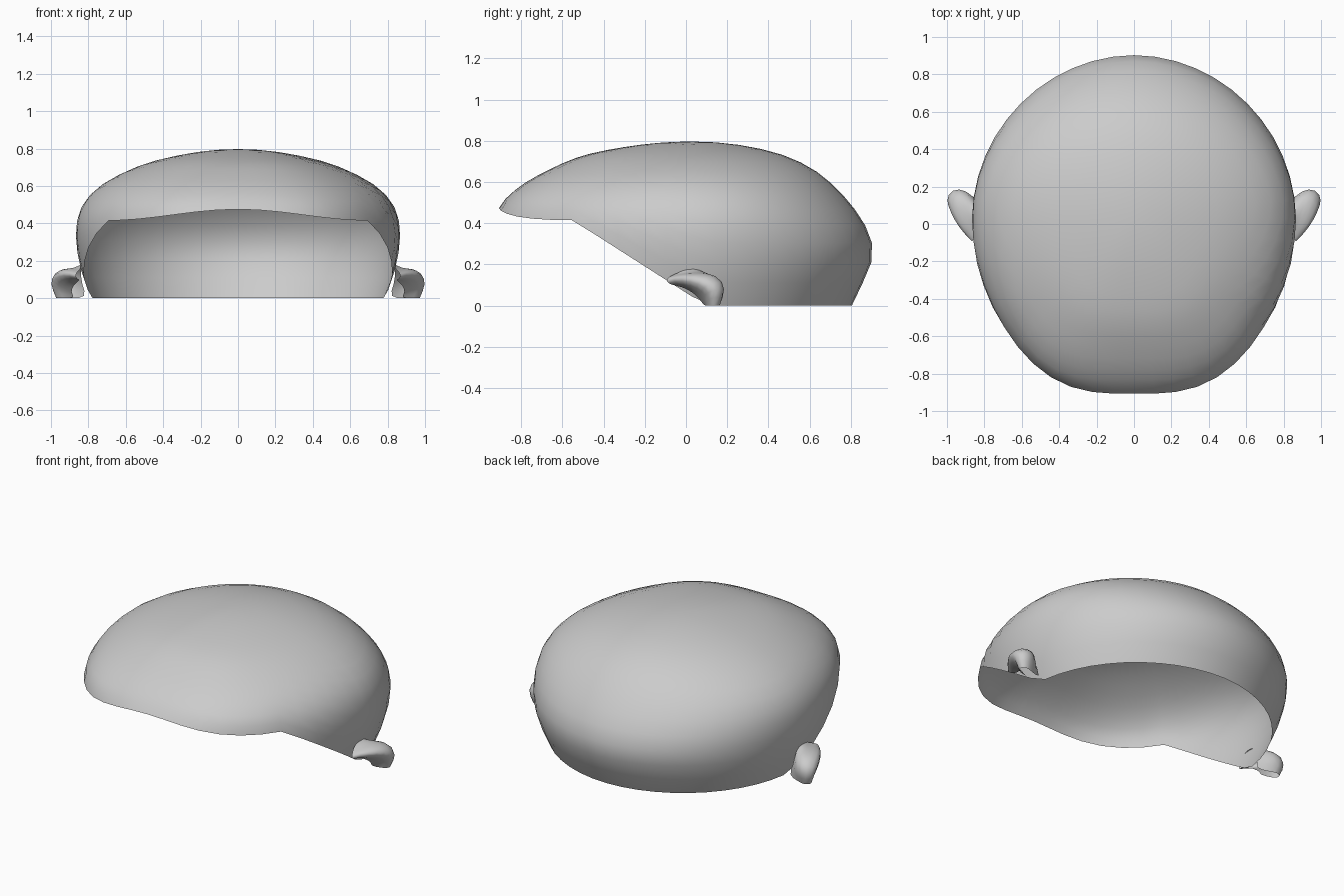
import bpy, bmesh, math

if "Cube" in bpy.data.objects:
    bpy.data.objects.remove(bpy.data.objects["Cube"])

TOP, YC = 0.797, 0.03
# head profile: height, half width, back reach, front reach
PROFILE = [
    (0.797, 0.0, 0.03, 0.03), (0.77, 0.285, 0.32, -0.30),
    (0.73, 0.46, 0.475, -0.495), (0.66, 0.635, 0.62, -0.665),
    (0.58, 0.762, 0.72, -0.805), (0.48, 0.84, 0.81, -0.905),
    (0.38, 0.865, 0.875, -0.915), (0.28, 0.863, 0.907, -0.90),
    (0.20, 0.85, 0.897, -0.88), (0.10, 0.825, 0.853, -0.86),
    (0.0, 0.785, 0.805, -0.84),
]
KEYS = [math.sqrt(TOP - p[0]) for p in PROFILE]


def sample(col, q):
    """Smooth interpolation of one profile column."""
    v = [p[col] for p in PROFILE]
    last = len(v) - 1
    i = 0
    while i < last - 1 and q > KEYS[i + 1]:
        i += 1

    def slope(k):
        a, b = max(k - 1, 0), min(k + 1, last)
        return (v[b] - v[a]) / (KEYS[b] - KEYS[a])
    h = KEYS[i + 1] - KEYS[i]
    t = (q - KEYS[i]) / h
    return ((2*t**3 - 3*t*t + 1) * v[i] + (t**3 - 2*t*t + t) * h * slope(i)
            + (3*t*t - 2*t**3) * v[i + 1] + (t**3 - t*t) * h * slope(i + 1))


def head_point(a, z):
    q = math.sqrt(max(TOP - z, 0))
    c, s = math.cos(a), math.sin(a)
    n = 1.96 if s >= 0 else 2.02 + 0.5 * s**4   # blunt forehead
    r = (abs(c)**n + abs(s)**n) ** (-1 / n)
    reach = sample(2, q) - YC if s >= 0 else YC - sample(3, q)
    return (r * c * sample(1, q), YC + r * s * reach, z)


def rim_height(x, y):
    """Lower edge: brow curve in front, slanted temples, flat back."""
    brow = 0.415 + 0.03 * (1 + math.cos(math.pi * min(abs(x) / 0.7, 1)))
    temple = 0.415 - 0.64 * (y + 0.55)
    return max(0, min(brow, temple))


def make_object(name, verts, faces):
    mesh = bpy.data.meshes.new(name)
    mesh.from_pydata(verts, [], faces)
    bm = bmesh.new()
    bm.from_mesh(mesh)
    bmesh.ops.recalc_face_normals(bm, faces=bm.faces)
    bm.to_mesh(mesh)
    bm.free()
    mesh.shade_smooth()
    obj = bpy.data.objects.new(name, mesh)
    bpy.context.collection.objects.link(obj)
    return obj


# open head shell, columns run from the crown to the rim
COLS, ROWS = 48, 14
verts, faces = [(0, YC, TOP)], []
for i in range(COLS):
    a = math.tau * i / COLS
    lo, hi = 0.0, 0.6
    for _ in range(30):
        mid = (lo + hi) / 2
        x, y, z = head_point(a, mid)
        if z > rim_height(x, y):
            hi = mid
        else:
            lo = mid
    edge = (lo + hi) / 2
    for j in range(1, ROWS + 1):
        verts.append(head_point(a, TOP - (TOP - edge) * (j / ROWS) ** 2))
for i in range(COLS):
    p, n = 1 + i * ROWS, 1 + (i + 1) % COLS * ROWS
    faces.append((0, p, n))
    for j in range(ROWS - 1):
        faces.append((p + j, p + j + 1, n + j + 1, n + j))
make_object("head_shell", verts, faces)

# upper ear: sections from front root over the top to the cut at the back
# each section: head side, back, back rim, outer rim, inner rim, bowl
SECTIONS = [
    [(.84, -.04, .16), (.85, -.06, .15), (.86, -.085, .14),
     (.87, -.10, .12), (.86, -.07, .10), (.84, -.05, .10)],
    [(.84, .03, .19), (.88, .05, .165), (.92, .03, .165),
     (.94, -.04, .145), (.93, -.01, .105), (.87, .01, .08)],
    [(.84, .10, .16), (.89, .16, .15), (.96, .16, .155),
     (1.0, .06, .135), (.97, .06, .085), (.89, .05, .05)],
    [(.84, .12, .08), (.90, .20, .08), (.985, .20, .08),
     (1.02, .14, .08), (.965, .09, .055), (.89, .07, .025)],
    [(.80, .12, 0), (.895, .15, 0), (.95, .175, 0),
     (.985, .13, 0), (.94, .10, 0), (.87, .09, 0)],
]
ev = [p for s in SECTIONS for p in s]
ef = [(6*i + j, 6*i + j + 1, 6*i + j + 7, 6*i + j + 6)
      for i in range(len(SECTIONS) - 1) for j in range(5)]
ears = make_object("ears", ev, ef)
mirror = ears.modifiers.new("mirror", 'MIRROR')
mirror.use_axis[0] = True
sub = ears.modifiers.new("smooth", 'SUBSURF')
sub.levels = sub.render_levels = 1
